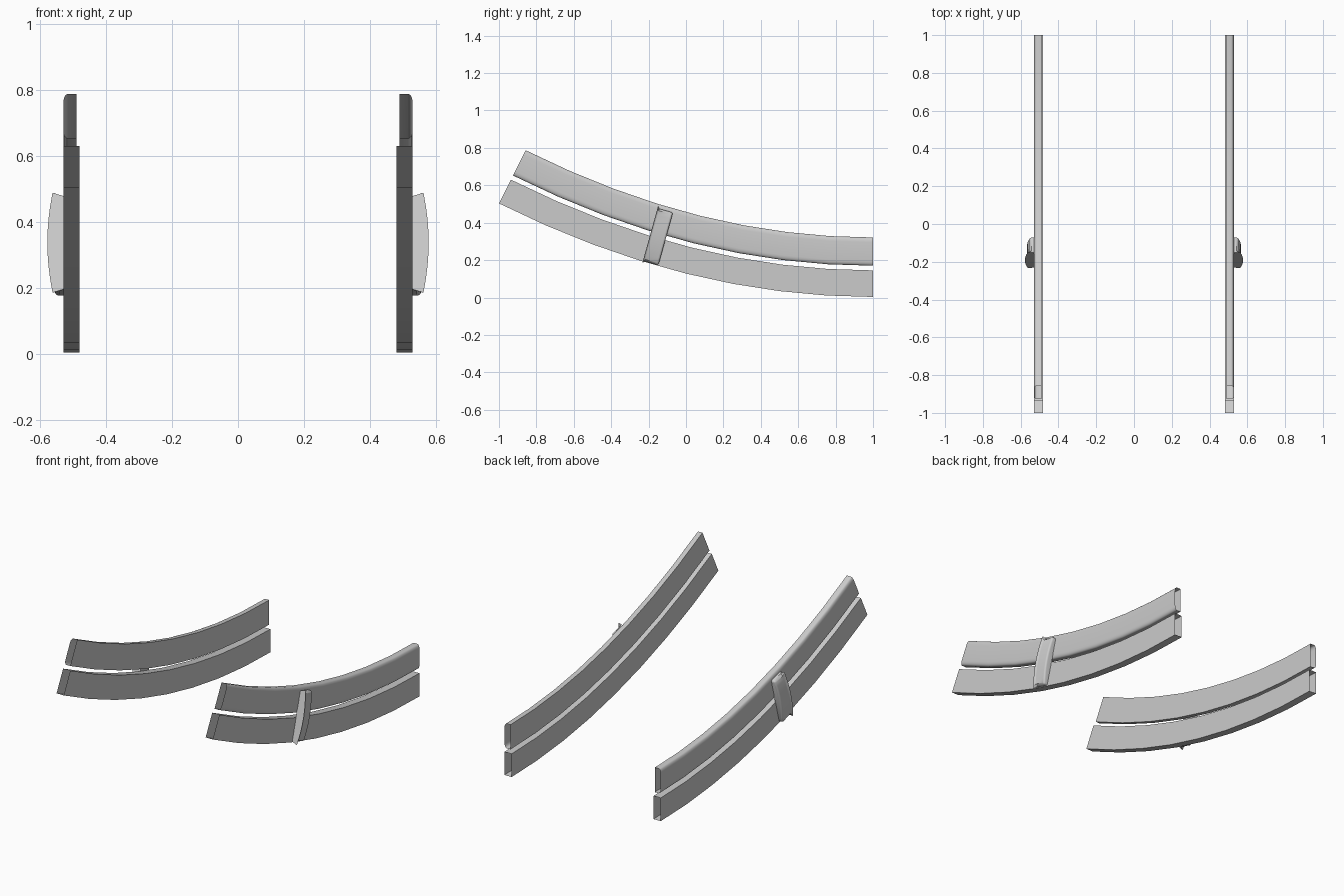
import bpy, bmesh, math
from mathutils import Vector

if "Cube" in bpy.data.objects:
    bpy.data.objects.remove(bpy.data.objects["Cube"])

SEGS = 8


def finish(name, bm, angle):
    """Turn a bmesh into an object, mirrored to the other side."""
    me = bpy.data.meshes.new(name)
    bmesh.ops.recalc_face_normals(bm, faces=bm.faces)
    bm.to_mesh(me)
    bm.free()
    ob = bpy.data.objects.new(name, me)
    bpy.context.collection.objects.link(ob)
    bpy.ops.object.select_all(action='DESELECT')
    ob.select_set(True)
    bpy.context.view_layer.objects.active = ob
    bpy.ops.object.shade_smooth_by_angle(angle=math.radians(angle))
    mod = ob.modifiers.new("mirror", 'MIRROR')
    mod.use_axis = (True, False, False)
    mod.use_mirror_merge = False
    return ob


def rail(name, section):
    """Sweep an (x, height) section along the parabolic rail path, ends open."""
    bm = bmesh.new()
    rings = []
    for i in range(SEGS + 1):
        y = -1 + 2 * i / SEGS
        normal = Vector((0, 0.25 * (1 - y), 1)).normalized()
        base = Vector((0, y, 0.125 * (1 - y) ** 2 + 0.003))
        rings.append([bm.verts.new(base + normal * h + Vector((x, 0, 0)))
                      for x, h in section])
    n = len(section)
    for a, b in zip(rings, rings[1:]):
        for k in range(n):
            bm.faces.new((a[k], a[(k + 1) % n], b[(k + 1) % n], b[k]))
    return finish(name, bm, 35)


# Lower rail: plain rectangular section
rail("lower_rail", [(0.481, 0), (0.529, 0), (0.529, 0.142), (0.481, 0.142)])

# Upper rail: flat inside, rounded outer edges
lo, hi, rx, rz = 0.167, 0.318, 0.014, 0.026
arc = [math.radians(a) for a in (0, 22.5, 45, 67.5, 90)]
bottom = [(0.529 - rx + rx * math.sin(a), lo + rz - rz * math.cos(a)) for a in arc]
top = [(0.529 - rx + rx * math.cos(a), hi - rz + rz * math.sin(a)) for a in arc]
rail("upper_rail", [(0.489, lo)] + bottom + top + [(0.489, hi)])

# Clip joining the rails: bowed outer face, softened edges
half_len, half_wid = 0.146, 0.043
profile = [(0.527, -half_len)]
for i in range(9):
    t = -1 + i / 4
    profile.append((0.567 - 0.014 * t * t, half_len * t))
profile.append((0.527, half_len))
tilt = math.radians(15.5)
bm = bmesh.new()
sides = []
for w in (-half_wid, half_wid):
    sides.append([bm.verts.new((x, -0.15 + w * math.cos(tilt) + v * math.sin(tilt),
                                0.325 - w * math.sin(tilt) + v * math.cos(tilt)))
                  for x, v in profile])
n = len(profile)
for k in range(n):
    bm.faces.new((sides[0][k], sides[0][(k + 1) % n], sides[1][(k + 1) % n], sides[1][k]))
for s in sides:
    bm.faces.new(s)
bm.normal_update()
sharp = [e for e in bm.edges if e.calc_face_angle(0) > 0.6
         and max(v.co.x for v in e.verts) > 0.528]
bmesh.ops.bevel(bm, geom=sharp, offset=0.011, segments=3, profile=0.5, affect='EDGES')
finish("clip", bm, 40)
